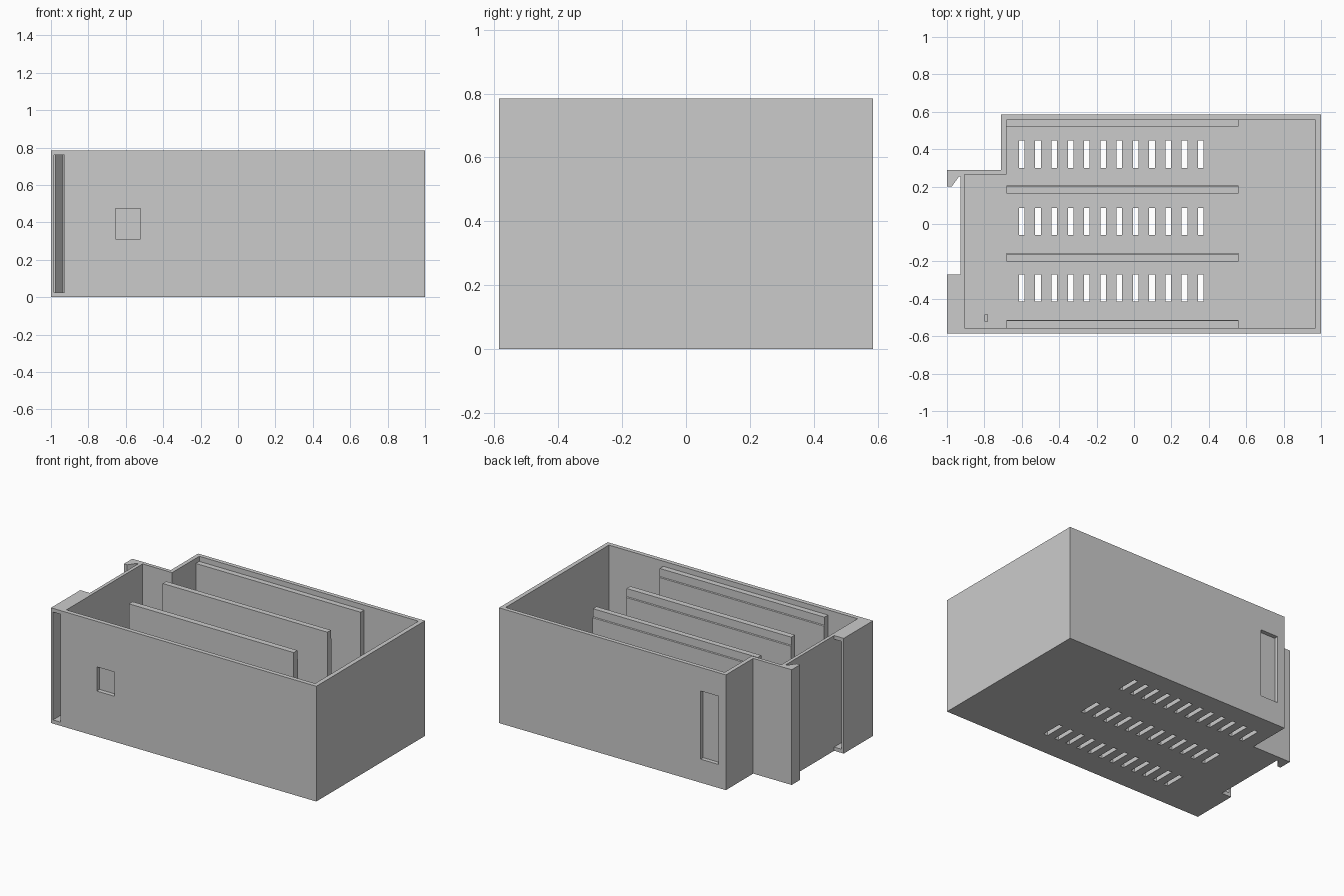
import bpy
import bmesh

if "Cube" in bpy.data.objects:
    bpy.data.objects.remove(bpy.data.objects["Cube"], do_unlink=True)

H = 0.785       # overall height
FLOOR = 0.03    # floor thickness

grey = bpy.data.materials.new("plain_grey")
grey.use_nodes = True
colour = (0.6, 0.6, 0.6, 1)
grey.diffuse_color = colour
grey.node_tree.nodes["Principled BSDF"].inputs["Base Color"].default_value = colour


def make_object(name, bm):
    bmesh.ops.recalc_face_normals(bm, faces=bm.faces)
    mesh = bpy.data.meshes.new(name)
    bm.to_mesh(mesh)
    bm.free()
    mesh.materials.append(grey)
    obj = bpy.data.objects.new(name, mesh)
    bpy.context.collection.objects.link(obj)
    return obj


def extrude(bm, points, offset):
    face = bm.faces.new([bm.verts.new(p) for p in points])
    new = bmesh.ops.extrude_face_region(bm, geom=[face])["geom"]
    verts = [v for v in new if isinstance(v, bmesh.types.BMVert)]
    bmesh.ops.translate(bm, verts=verts, vec=offset)


def prism(name, outline, z0, z1):
    bm = bmesh.new()
    extrude(bm, [(x, y, z0) for x, y in outline], (0, 0, z1 - z0))
    return make_object(name, bm)


def boxes(name, spans):
    bm = bmesh.new()
    for x0, x1, y0, y1, z0, z1 in spans:
        extrude(bm, [(x0, y0, z0), (x1, y0, z0), (x1, y1, z0), (x0, y1, z0)],
                (0, 0, z1 - z0))
    return make_object(name, bm)


def cut(target, cutter):
    mod = target.modifiers.new("cut", 'BOOLEAN')
    mod.operation = 'DIFFERENCE'
    mod.solver = 'EXACT'
    mod.object = cutter
    bpy.context.view_layer.objects.active = target
    bpy.ops.object.modifier_apply(modifier=mod.name)
    bpy.data.objects.remove(cutter, do_unlink=True)


# Outer shell with a notched back corner, a side hook and a front side block
shell = prism("case_shell", [
    (-1, -0.585), (1, -0.585), (1, 0.585), (-0.71, 0.585), (-0.71, 0.29),
    (-1, 0.29), (-1, 0.2), (-0.975, 0.2), (-0.935, 0.255), (-0.928, 0.255),
    (-0.928, -0.27), (-1, -0.27)], 0, H)

# Open cavity
cut(shell, prism("cavity_cutter", [
    (-0.905, -0.555), (0.97, -0.555), (0.97, 0.557), (-0.682, 0.557),
    (-0.682, 0.265), (-0.905, 0.265)], FLOOR, 1))

# Channel through the side block, and the front and back windows
cut(shell, boxes("opening_cutter", [
    (-0.985, -0.928, -0.7, -0.2, 0.025, 0.76),
    (-0.655, -0.52, -0.7, -0.554, 0.31, 0.475),
    (-0.655, -0.52, 0.556, 0.7, 0.16, 0.625)]))

# Three rows of floor vents
vents = []
for y in (-0.342, 0.013, 0.373):
    for i in range(12):
        x = -0.6 + 0.087 * i
        vents.append((x - 0.015, x + 0.015, y - 0.073, y + 0.073, -0.1, 0.1))
cut(shell, boxes("vent_cutter", vents))

# Upright dividers, each with a slim shoulder near the top of its back face
for name, y0, y1 in (("front_divider", -0.555, -0.513),
                     ("middle_front_divider", -0.2, -0.156),
                     ("middle_back_divider", 0.163, 0.205),
                     ("back_divider", 0.52, 0.557)):
    step = 0 if name == "back_divider" else 0.004
    bm = bmesh.new()
    profile = [(y0, FLOOR), (y1, FLOOR), (y1, 0.69), (y1 - step, 0.695),
               (y1 - step, 0.75), (y0, 0.75)]
    extrude(bm, [(-0.682, y, z) for y, z in profile], (1.242, 0, 0))
    make_object(name, bm)

# Small peg on the floor
boxes("floor_peg", [(-0.8, -0.78, -0.52, -0.485, FLOOR - 0.005, 0.06)])
